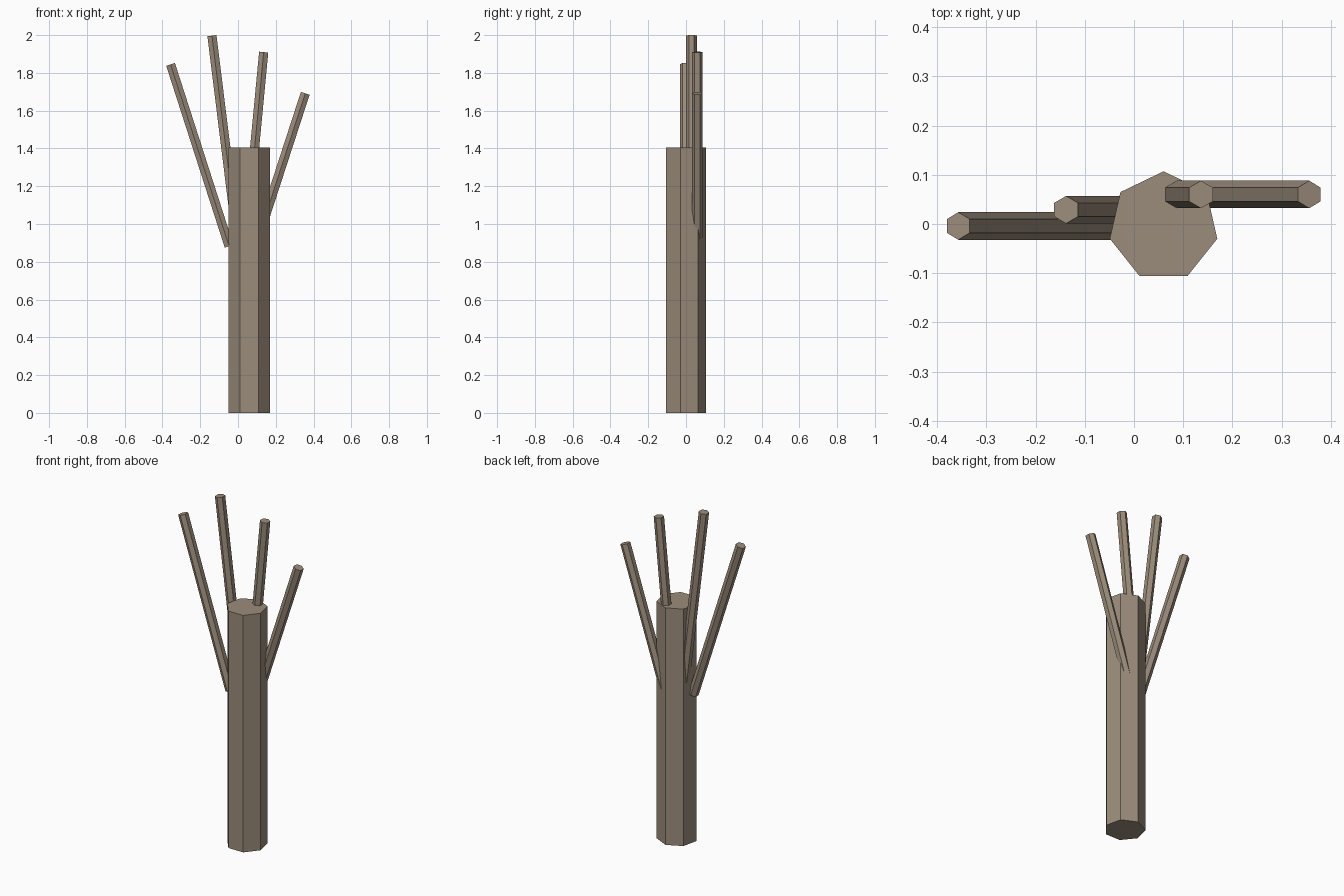
import bpy
from math import pi
from mathutils import Matrix, Vector

cube = bpy.data.objects.get("Cube")
if cube:
    bpy.data.objects.remove(cube, do_unlink=True)

bark = bpy.data.materials.new("bark_brown")
bark.use_nodes = True
colour = (0.33, 0.265, 0.2, 1)
bark.diffuse_color = colour
bark.node_tree.nodes["Principled BSDF"].inputs["Base Color"].default_value = colour


def prism(name, sides, radius, start, end):
    """Flat-sided stick from start to end, with one corner towards +y."""
    start, end = Vector(start), Vector(end)
    axis = end - start
    bpy.ops.mesh.primitive_cylinder_add(vertices=sides, radius=radius, depth=axis.length)
    obj = bpy.context.object
    obj.name = name
    # Put the first corner on +y, then tilt about y only
    corner = obj.data.vertices[0].co
    turn = Vector((corner.x, corner.y)).angle_signed(Vector((0, 1)))
    obj.data.transform(Matrix.Rotation(-turn, 4, "Z"))
    z = axis.normalized()
    x = Vector((0, 1, 0)).cross(z).normalized()
    y = z.cross(x)
    obj.data.transform(Matrix((x, y, z)).transposed().to_4x4())
    obj.location = (start + end) / 2
    obj.data.materials.append(bark)
    return obj


# Trunk
prism("trunk", 7, 0.112, (0.06, -0.005, 0), (0.06, -0.005, 1.405))

# Branches: tip, sideways lean per unit of height, height of the buried end
branches = {
    "right_low_branch": ((-0.357, -0.004, 1.845), -0.322, 0.882),
    "right_high_branch": ((-0.138, 0.029, 1.997), -0.124, 0.92),
    "left_high_branch": ((0.136, 0.06, 1.91), 0.095, 1.0),
    "left_low_branch": ((0.356, 0.06, 1.692), 0.325, 0.84),
}
for name, (tip, lean, base) in branches.items():
    root = (tip[0] - lean * (tip[2] - base), tip[1], base)
    prism(name, 6, 0.028, root, tip)
